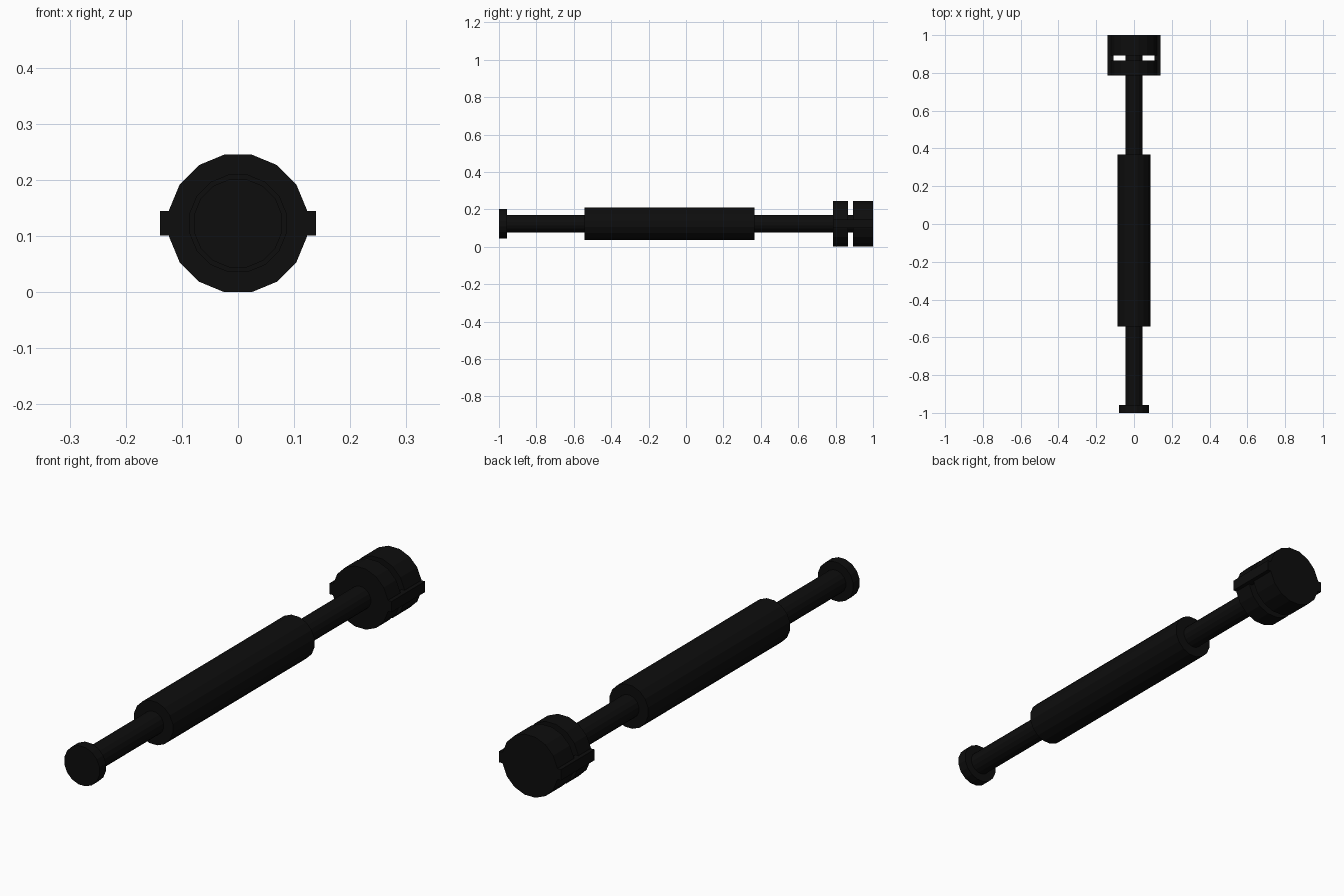
import bpy
import math
from mathutils import Matrix

cube = bpy.data.objects.get("Cube")
if cube:
    bpy.data.objects.remove(cube, do_unlink=True)

SIDES = 16
AXIS_Z = 0.1226  # height of the long axis

black = bpy.data.materials.new("matte_black")
black.use_nodes = True
colour = (0.004, 0.004, 0.004, 1)
black.diffuse_color = colour
black.node_tree.nodes["Principled BSDF"].inputs["Base Color"].default_value = colour


def finish(name):
    obj = bpy.context.object
    obj.name = name
    obj.data.materials.append(black)
    return obj


def rod(name, radius, y0, y1):
    """Sixteen-sided cylinder along y with a flat facet on top."""
    bpy.ops.mesh.primitive_cylinder_add(vertices=SIDES, radius=radius, depth=y1 - y0)
    obj = finish(name)
    turn = Matrix.Rotation(math.pi / 2, 4, 'X') @ Matrix.Rotation(math.pi / SIDES, 4, 'Z')
    obj.data.transform(turn)
    obj.location = (0, (y0 + y1) / 2, AXIS_Z)
    return obj


# Thin shaft through the whole length
rod("shaft", 0.047, -0.97, 0.90)

# Thick sleeve around the middle
rod("sleeve", 0.0885, -0.542, 0.367)

# Small cap at the front end
rod("front_cap", 0.08, -1.0, -0.958)

# Head made of two discs with a groove between them
rod("head_inner_disc", 0.125, 0.785, 0.865)
rod("head_outer_disc", 0.125, 0.892, 1.0)

# Side ribs that bridge the groove
for side, name in ((1, "left_rib"), (-1, "right_rib")):
    bpy.ops.mesh.primitive_cube_add(size=1)
    rib = finish(name)
    rib.data.transform(Matrix.Diagonal((0.03, 0.215, 0.044, 1)))
    rib.location = (side * 0.124, 0.8925, AXIS_Z)
